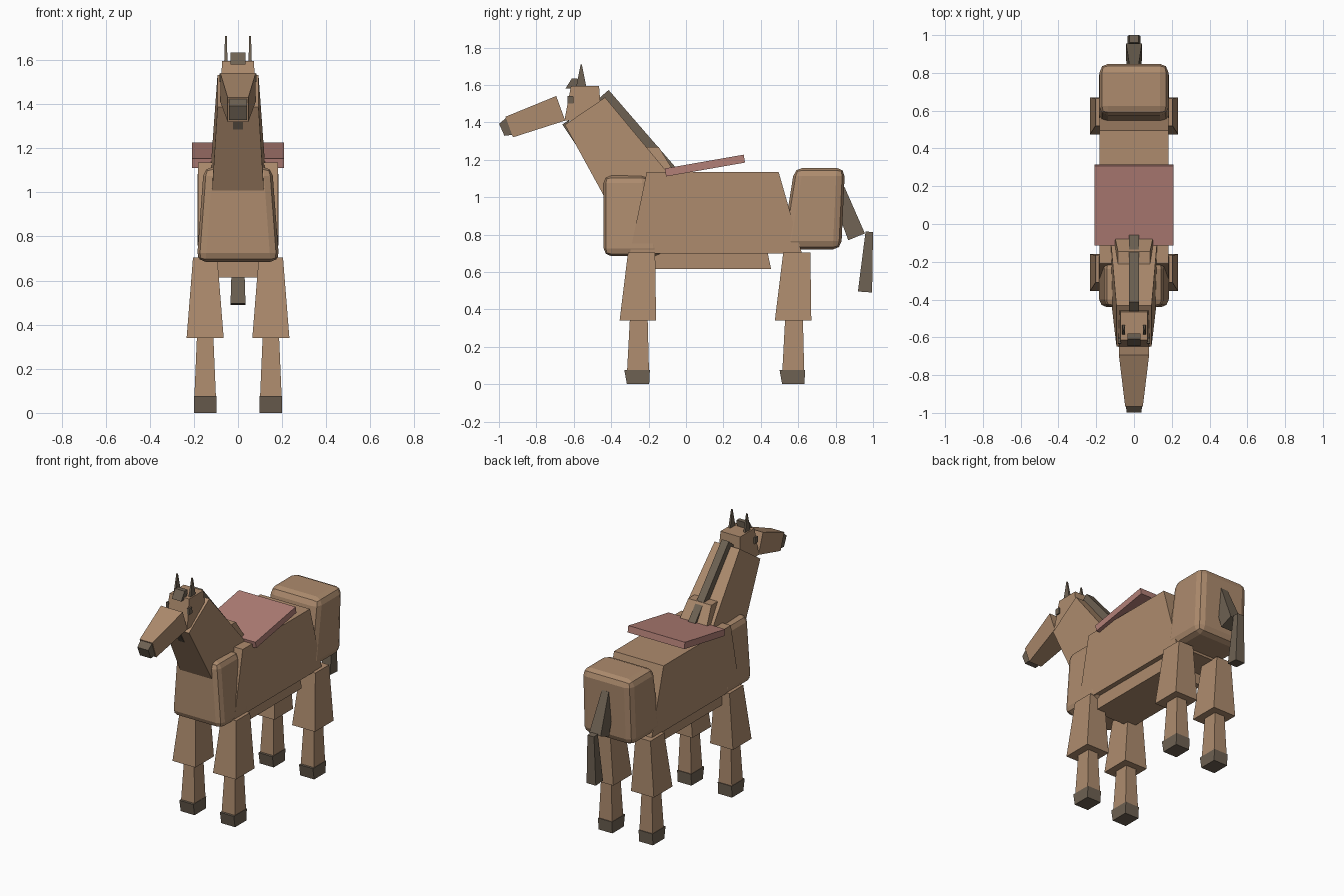
import bpy
import bmesh
from mathutils import Vector

if "Cube" in bpy.data.objects:
    bpy.data.objects.remove(bpy.data.objects["Cube"], do_unlink=True)


def make_material(name, red, green, blue):
    color = (red, green, blue, 1)
    material = bpy.data.materials.new(name)
    material.use_nodes = True
    material.diffuse_color = color
    shader = material.node_tree.nodes["Principled BSDF"]
    shader.inputs["Base Color"].default_value = color
    return material


COAT = make_material("brown_coat", red=.42, green=.26, blue=.155)
DARK = make_material("dark_hair", red=.155, green=.12, blue=.085)
CLOTH = make_material("red_saddle", red=.45, green=.215, blue=.185)


def loft(name, material, first, last, widths, x=0, rounding=0):
    """Join two rectangles, each given by its (y, z) edge and half width."""
    bm = bmesh.new()
    rings = []
    for (a, b), width in zip((first, last), widths):
        corners = [(x - width, *a), (x + width, *a), (x + width, *b), (x - width, *b)]
        rings.append([bm.verts.new(corner) for corner in corners])
    start, end = rings
    for ring in rings:
        bm.faces.new(ring)
    for i in range(len(start)):
        bm.faces.new((start[i - 1], start[i], end[i], end[i - 1]))
    bmesh.ops.recalc_face_normals(bm, faces=bm.faces[:])
    mesh = bpy.data.meshes.new(name)
    bm.to_mesh(mesh)
    bm.free()
    mesh.materials.append(material)
    part = bpy.data.objects.new(name, mesh)
    bpy.context.collection.objects.link(part)
    if rounding:
        bevel = part.modifiers.new("Rounded edges", "BEVEL")
        bevel.width = rounding
        bevel.segments = 2


def taper(name, material, top, bottom, heights, widths, x=0, shift=0, rounding=0):
    """Upright tapered box: front and back y of the top and of the bottom."""
    first, last = [[(y + shift, z) for y in span]
                   for span, z in zip((top, bottom), heights)]
    loft(name, material, first, last, widths, x, rounding)


def beam(name, material, start, end, depths, widths):
    """Slanted tapered bar with square-cut ends, along a line of (y, z)."""
    start, end = Vector(start), Vector(end)
    across = (end - start).orthogonal().normalized() / 2
    first, last = [(point - across * depth, point + across * depth)
                   for point, depth in zip((start, end), depths)]
    loft(name, material, first, last, widths)


# Trunk
taper("body", COAT, top=(-.21, .495), bottom=(-.3, .62),
      heights=(1.135, .7), widths=(.182, .182))
taper("belly", COAT, top=(-.2, .435), bottom=(-.2, .455),
      heights=(.71, .615), widths=(.15, .15))
taper("chest", COAT, top=(-.44, -.2), bottom=(-.44, -.125),
      heights=(1.115, .685), widths=(.155, .187), rounding=.04)
taper("hindquarters", COAT, top=(.58, .85), bottom=(.51, .83),
      heights=(1.157, .72), widths=(.182, .185), rounding=.045)

# Neck and mane
beam("neck", COAT, start=(-.54, 1.46), end=(-.22, .99),
     depths=(.26, .37), widths=(.093, .125))
taper("neck_base", COAT, top=(-.255, -.145), bottom=(-.25, .02),
      heights=(1.267, 1), widths=(.085, .12))
beam("mane", DARK, start=(-.44, 1.55), end=(-.085, 1.14),
     depths=(.07, .07), widths=(.026, .026))

# Head
taper("head", COAT, top=(-.615, -.465), bottom=(-.65, -.45),
      heights=(1.595, 1.41), widths=(.072, .082))
beam("muzzle", COAT, start=(-.945, 1.375), end=(-.67, 1.475),
     depths=(.117, .14), widths=(.047, .08))
beam("nose", DARK, start=(-.985, 1.36), end=(-.94, 1.38),
     depths=(.07, .1), widths=(.04, .042))
beam("throat_tuft", DARK, start=(-.645, 1.4), end=(-.575, 1.295),
     depths=(.04, .04), widths=(.022, .022))
taper("forelock", DARK, top=(-.61, -.58), bottom=(-.645, -.585),
      heights=(1.635, 1.58), widths=(.035, .035))

# Saddle
beam("saddle", CLOTH, start=(-.11, 1.132), end=(.312, 1.206),
     depths=(.043, .043), widths=(.208, .208))

# Tail
beam("tail_upper", DARK, start=(.81, 1.04), end=(.912, .788),
     depths=(.08, .096), widths=(.025, .042))
beam("tail_lower", DARK, start=(.98, .815), end=(.957, .493),
     depths=(.04, .076), widths=(.024, .034))

# Paired parts: ears, eyes and legs
for side, sign in (("left", 1), ("right", -1)):
    taper("ear_" + side, DARK, top=(-.563, -.557), bottom=(-.59, -.53),
          heights=(1.71, 1.575), widths=(.004, .008), x=sign * .055)
    taper("eye_" + side, DARK, top=(-.633, -.603), bottom=(-.635, -.6),
          heights=(1.54, 1.5), widths=(.008, .008), x=sign * .077)
    for end, shift in (("front", 0), ("rear", .83)):
        tag = "_" + end + "_" + side
        place = dict(x=sign * .149, shift=shift)
        taper("upper_leg" + tag, COAT, top=(-.31, -.165), bottom=(-.355, -.16),
              heights=(.705, .34), widths=(.055, .084), **place)
        taper("lower_leg" + tag, COAT, top=(-.3, -.205), bottom=(-.315, -.198),
              heights=(.35, .07), widths=(.037, .049), **place)
        taper("hoof" + tag, DARK, top=(-.33, -.193), bottom=(-.316, -.197),
              heights=(.077, 0), widths=(.051, .051), **place)
